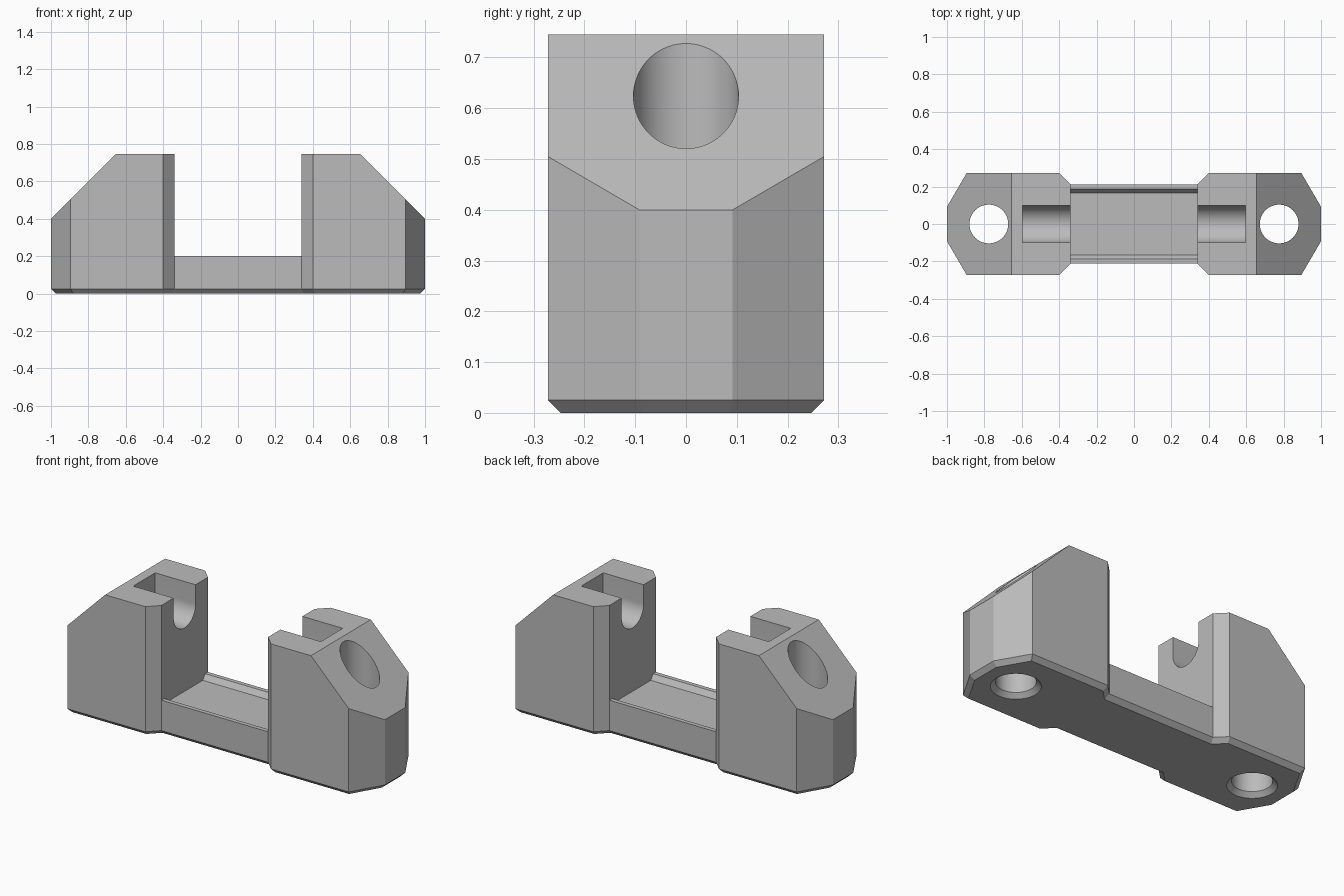
import bpy, bmesh, math
from mathutils import Vector

default = bpy.data.objects.get("Cube")
if default:
    bpy.data.objects.remove(default, do_unlink=True)

grey = bpy.data.materials.new("plain grey")
grey.use_nodes = True
grey.diffuse_color = (0.5, 0.5, 0.5, 1)
grey.node_tree.nodes["Principled BSDF"].inputs["Base Color"].default_value = grey.diffuse_color

HEIGHT, BEVEL, GAP, HOLE_X, HOLE_R = 0.745, 0.025, 0.34, 0.776, 0.1035


def loft(name, rings):
    """Solid joining matching rings of points, capped at both ends."""
    bm = bmesh.new()
    loops = [[bm.verts.new(p) for p in ring] for ring in rings]
    count = len(rings[0])
    for low, high in zip(loops, loops[1:]):
        for i in range(count):
            j = (i + 1) % count
            bm.faces.new((low[i], low[j], high[j], high[i]))
    bm.faces.new(loops[0][::-1])
    bm.faces.new(loops[-1])
    bmesh.ops.recalc_face_normals(bm, faces=bm.faces)
    mesh = bpy.data.meshes.new(name)
    bm.to_mesh(mesh)
    bm.free()
    mesh.materials.append(grey)
    obj = bpy.data.objects.new(name, mesh)
    bpy.context.collection.objects.link(obj)
    return obj


def inset(points, d):
    """Offset a counter-clockwise outline inwards by d."""
    result = []
    for i, p in enumerate(points):
        a, b = (p - points[i - 1]).normalized(), (points[(i + 1) % len(points)] - p).normalized()
        na, nb = Vector((-a.y, a.x)), Vector((-b.y, b.x))
        result.append(p + (na + nb) * d / (1 + na.dot(nb)))
    return result


def along_x(profile, x0, x1):
    return [[(x, y, z) for y, z in profile] for x in (x0, x1)]


def circle(x, r, z, n=64):
    return [(x + r * math.cos(math.tau * i / n), r * math.sin(math.tau * i / n), z) for i in range(n)]


# Bracket body: two chamfered ends joined by a narrower waist
quarter = [(GAP, 0.212), (0.4, 0.272), (0.895, 0.272), (1, 0.092)]
right = [(x, -y) for x, y in quarter] + quarter[::-1]
outline = [Vector(p) for p in right + [(-x, -y) for x, y in right]]
body = loft("bracket_body", [
    [(p.x, p.y, 0) for p in inset(outline, BEVEL)],
    [(p.x, p.y, BEVEL) for p in outline],
    [(p.x, p.y, HEIGHT) for p in outline]])

# Gap between the posts, with a shallow sloped channel in the bridge
half = [(0.165, 0.17), (0.187, 0.2), (0.4, 0.2), (0.4, 1)]
gap = half + [(-y, z) for y, z in half[::-1]]
cutters = [loft("gap_cutter", along_x(gap, -GAP, GAP))]

for side, s in (("left", 1), ("right", -1)):
    # Sloped outer shoulder
    slope = [(0.5, 0.9), (1.2, 0.2), (1.2, 0.9)]
    cutters.append(loft(side + "_slope_cutter", [[(s * x, y, z) for x, z in slope] for y in (-0.5, 0.5)]))
    # Vertical screw hole with a countersunk base
    cutters.append(loft(side + "_hole_cutter", [
        circle(s * HOLE_X, HOLE_R + BEVEL + 0.02, -0.02),
        circle(s * HOLE_X, HOLE_R, BEVEL),
        circle(s * HOLE_X, HOLE_R, 1)]))
    # Round-bottomed slot that opens upwards and inwards
    arc = [(0.1 * math.cos(a), 0.635 + 0.1 * math.sin(a))
           for a in (math.pi + math.pi * i / 32 for i in range(33))]
    slot = arc + [(0.1, 0.9), (-0.1, 0.9)]
    cutters.append(loft(side + "_slot_cutter", along_x(slot, s * 0.25, s * 0.597)))

for cutter in cutters:
    cutter.hide_render = True
    cut = body.modifiers.new(cutter.name, "BOOLEAN")
    cut.operation, cut.solver, cut.object = "DIFFERENCE", "EXACT", cutter

# Bake the cuts and smooth only the round walls
bpy.context.view_layer.objects.active = body
body.select_set(True)
for cut in list(body.modifiers):
    bpy.ops.object.modifier_apply(modifier=cut.name)
for cutter in cutters:
    bpy.data.objects.remove(cutter, do_unlink=True)
bpy.ops.object.shade_smooth_by_angle(angle=math.radians(20))
